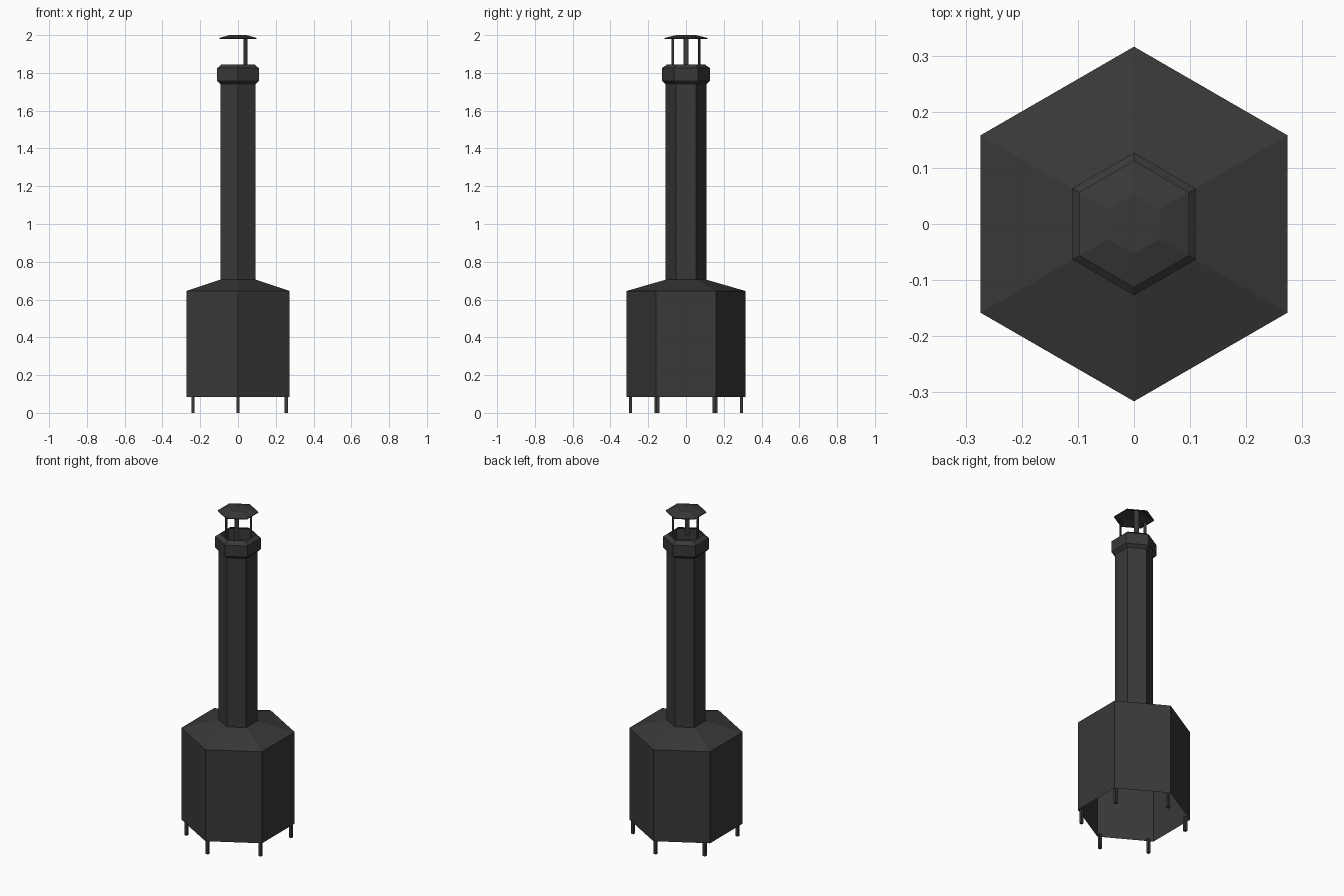
import bpy, bmesh, math
from mathutils import Matrix, Vector

if "Cube" in bpy.data.objects:
    bpy.data.objects.remove(bpy.data.objects["Cube"])

iron = bpy.data.materials.new("dark_iron")
iron.diffuse_color = (0.04, 0.04, 0.04, 1)
iron.use_nodes = True
iron.node_tree.nodes["Principled BSDF"].inputs["Base Color"].default_value = iron.diffuse_color


def finish(name, bm):
    mesh = bpy.data.meshes.new(name)
    bm.to_mesh(mesh)
    bm.free()
    mesh.materials.append(iron)
    ob = bpy.data.objects.new(name, mesh)
    bpy.context.collection.objects.link(ob)
    return ob


def hex_shell(name, profile, cap_top=False):
    """Loft hexagonal rings (corners on +-y) through (radius, z) pairs."""
    bm = bmesh.new()
    rings = []
    for r, z in profile:
        angles = [math.radians(30 + 60 * i) for i in range(6)]
        rings.append([bm.verts.new((r * math.cos(a), r * math.sin(a), z)) for a in angles])
    for low, high in zip(rings, rings[1:]):
        for i in range(6):
            j = (i + 1) % 6
            bm.faces.new((low[i], low[j], high[j], high[i]))
    if cap_top:
        bm.faces.new(rings[-1])
    return finish(name, bm)


def box(name, x, y, z0, z1, size, angle):
    bm = bmesh.new()
    m = (Matrix.Translation((x, y, (z0 + z1) / 2)) @ Matrix.Rotation(angle, 4, 'Z')
         @ Matrix.Diagonal((size, size, z1 - z0, 1)))
    bmesh.ops.create_cube(bm, size=1, matrix=m)
    return finish(name, bm)


# Open-bottomed firebox, sloped shoulder and chimney pipe
hex_shell("firebox_and_chimney",
          [(0.316, 0.085), (0.316, 0.645), (0.108, 0.705), (0.108, 1.745)])

# Bevelled collar with open top
hex_shell("chimney_collar",
          [(0.108, 1.74), (0.127, 1.757), (0.127, 1.825), (0.1, 1.845)])

# Rain cap
hex_shell("rain_cap", [(0.113, 1.98), (0.113, 1.985), (0.053, 2.0)], cap_top=True)

# Three thin flat struts holding the rain cap
for k, deg in enumerate((60, 180, 300)):
    a = math.radians(deg)
    out = Vector((math.cos(a), math.sin(a), 0)) * 0.08
    side = Vector((-math.sin(a), math.cos(a), 0)) * 0.013
    bm = bmesh.new()
    corners = [(-1, 1.8), (1, 1.8), (1, 1.988), (-1, 1.988)]
    bm.faces.new([bm.verts.new(out + side * s + Vector((0, 0, z))) for s, z in corners])
    finish(f"cap_strut_{k + 1}", bm)

# Six feet, the left pair set slightly inward
feet = [(0.256, 0.148), (0.256, -0.148), (0, 0.294), (0, -0.294),
        (-0.238, 0.159), (-0.238, -0.159)]
for k, (x, y) in enumerate(feet):
    box(f"foot_{k + 1}", x, y, 0, 0.09, 0.017, 0)
